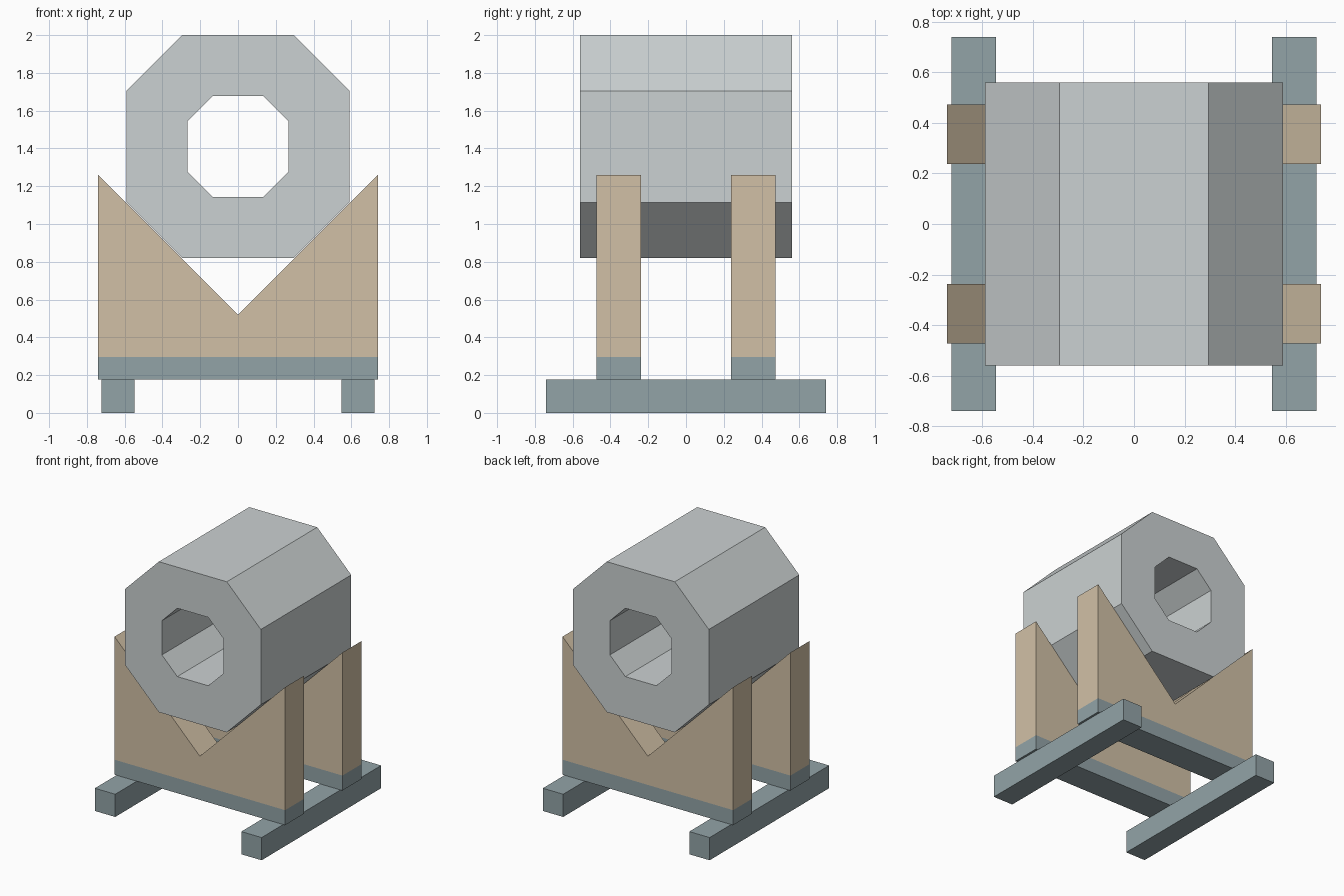
import bpy, bmesh

if "Cube" in bpy.data.objects:
    bpy.data.objects.remove(bpy.data.objects["Cube"])


def material(name, rgb):
    m = bpy.data.materials.new(name)
    m.diffuse_color = (*rgb, 1)
    m.use_nodes = True
    m.node_tree.nodes["Principled BSDF"].inputs["Base Color"].default_value = m.diffuse_color
    return m


WOOD = material("wood", (0.64, 0.53, 0.38))
STEEL = material("dark_steel", (0.29, 0.37, 0.39))
COIL = material("coil_grey", (0.60, 0.64, 0.645))


def finish(name, bm, mat):
    bmesh.ops.recalc_face_normals(bm, faces=bm.faces)
    mesh = bpy.data.meshes.new(name)
    bm.to_mesh(mesh)
    bm.free()
    mesh.materials.append(mat)
    obj = bpy.data.objects.new(name, mesh)
    bpy.context.collection.objects.link(obj)
    return obj


def extrude_y(bm, faces, depth):
    """Thicken flat xz faces along +y."""
    res = bmesh.ops.extrude_face_region(bm, geom=faces, use_keep_orig=True)
    verts = [v for v in res["geom"] if isinstance(v, bmesh.types.BMVert)]
    bmesh.ops.translate(bm, verts=verts, vec=(0, depth, 0))


def prism(name, points, y0, y1, mat):
    bm = bmesh.new()
    face = bm.faces.new([bm.verts.new((x, y0, z)) for x, z in points])
    extrude_y(bm, [face], y1 - y0)
    return finish(name, bm, mat)


def box(name, x0, x1, y0, y1, z0, z1, mat):
    return prism(name, [(x0, z0), (x1, z0), (x1, z1), (x0, z1)], y0, y1, mat)


def octagon(r, cz):
    h = r / 2
    return [(x, cz + z) for x, z in ((r, -h), (r, h), (h, r), (-h, r),
                                     (-r, h), (-r, -h), (-h, -r), (h, -r))]


# Hollow eight-sided coil lying along y
bm = bmesh.new()
outer, inner = ([bm.verts.new((x, -0.56, z)) for x, z in octagon(r, 1.41)]
                for r in (0.59, 0.268))
ring = [bm.faces.new((outer[i], outer[(i + 1) % 8], inner[(i + 1) % 8], inner[i]))
        for i in range(8)]
extrude_y(bm, ring, 1.12)
finish("coil", bm, COIL)

# V-notched wooden cradles, each on a cross beam
notch = [(-0.74, 0.295), (0.74, 0.295), (0.74, 1.26), (0, 0.52), (-0.74, 1.26)]
for side, y in (("front", -0.355), ("back", 0.355)):
    y0, y1 = y - 0.1175, y + 0.1175
    prism(side + "_cradle", notch, y0, y1, WOOD)
    box(side + "_cross_beam", -0.74, 0.74, y0, y1, 0.178, 0.295, STEEL)

# Floor runners
for side, x in (("left", -0.635), ("right", 0.635)):
    box(side + "_runner", x - 0.088, x + 0.088, -0.74, 0.74, 0, 0.178, STEEL)
